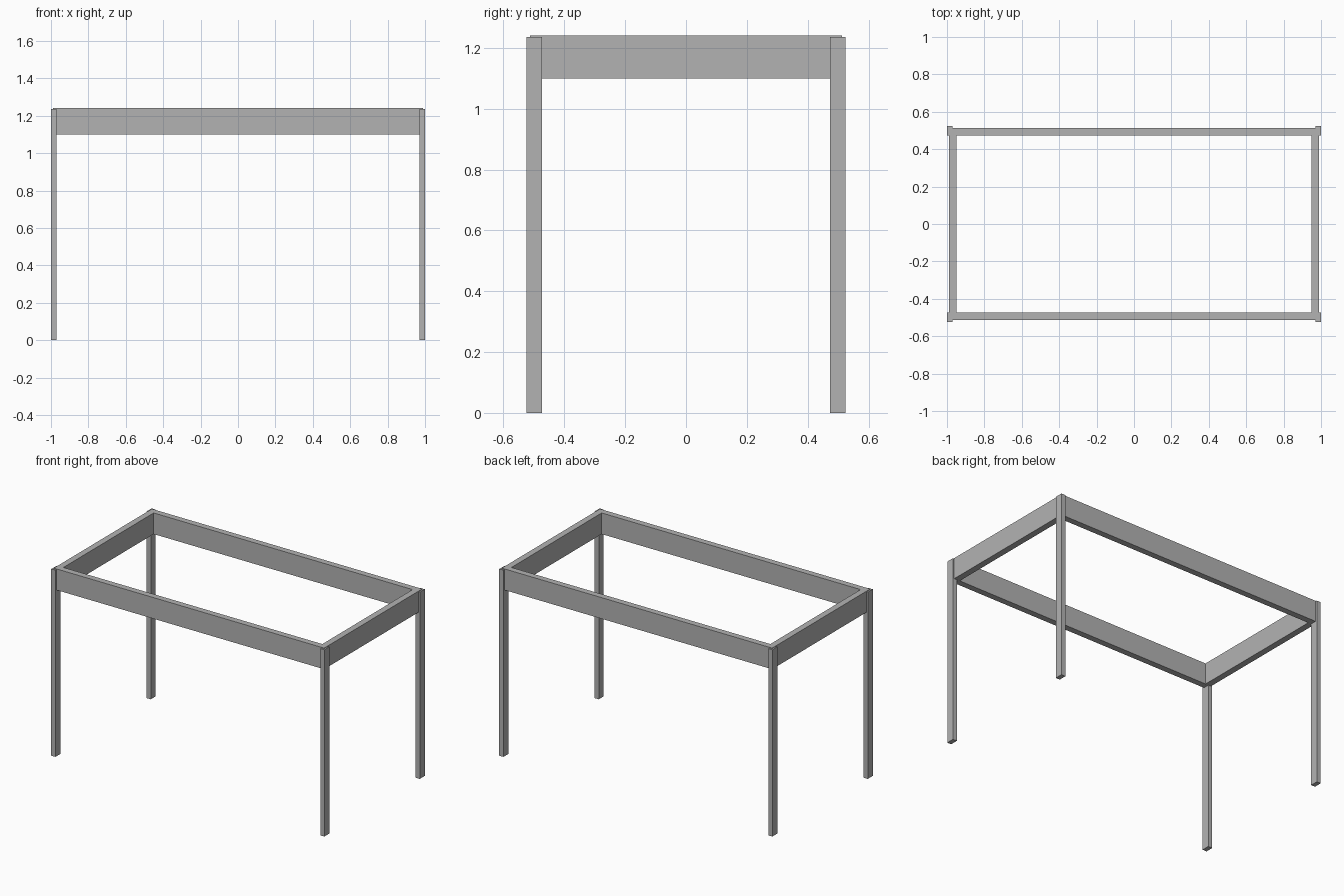
import bpy

cube = bpy.data.objects.get("Cube")
if cube:
    bpy.data.objects.remove(cube, do_unlink=True)

# Single plain grey finish
grey = bpy.data.materials.new("plain grey")
grey.use_nodes = True
colour = (0.45, 0.45, 0.45, 1)
grey.diffuse_color = colour
grey.node_tree.nodes["Principled BSDF"].inputs["Base Color"].default_value = colour


def box(name, x, y, z):
    """Axis-aligned box from (min, max) ranges."""
    ranges = (x, y, z)
    bpy.ops.mesh.primitive_cube_add(size=1, location=[(a + b) / 2 for a, b in ranges])
    obj = bpy.context.object
    obj.name = name
    obj.scale = [abs(b - a) for a, b in ranges]
    bpy.ops.object.transform_apply(location=False, rotation=False, scale=True)
    obj.data.materials.append(grey)
    return obj


RAIL_Z = (1.10, 1.24)

# Four slim legs, standing slightly proud of the frame corners
for sx, side in ((1, "left"), (-1, "right")):
    for sy, end in ((-1, "front"), (1, "back")):
        box(f"{end}_{side}_leg", (sx * 0.97, sx * 1.0),
            (sy * 0.473, sy * 0.525), (0, 1.236))

# Long rails at front and back
for sy, end in ((-1, "front"), (1, "back")):
    box(f"{end}_rail", (-0.99, 0.99), (sy * 0.472, sy * 0.513), RAIL_Z)

# Short rails fitted between the long rails
for sx, side in ((1, "left"), (-1, "right")):
    box(f"{side}_rail", (sx * 0.948, sx * 0.99), (-0.473, 0.473), RAIL_Z)
